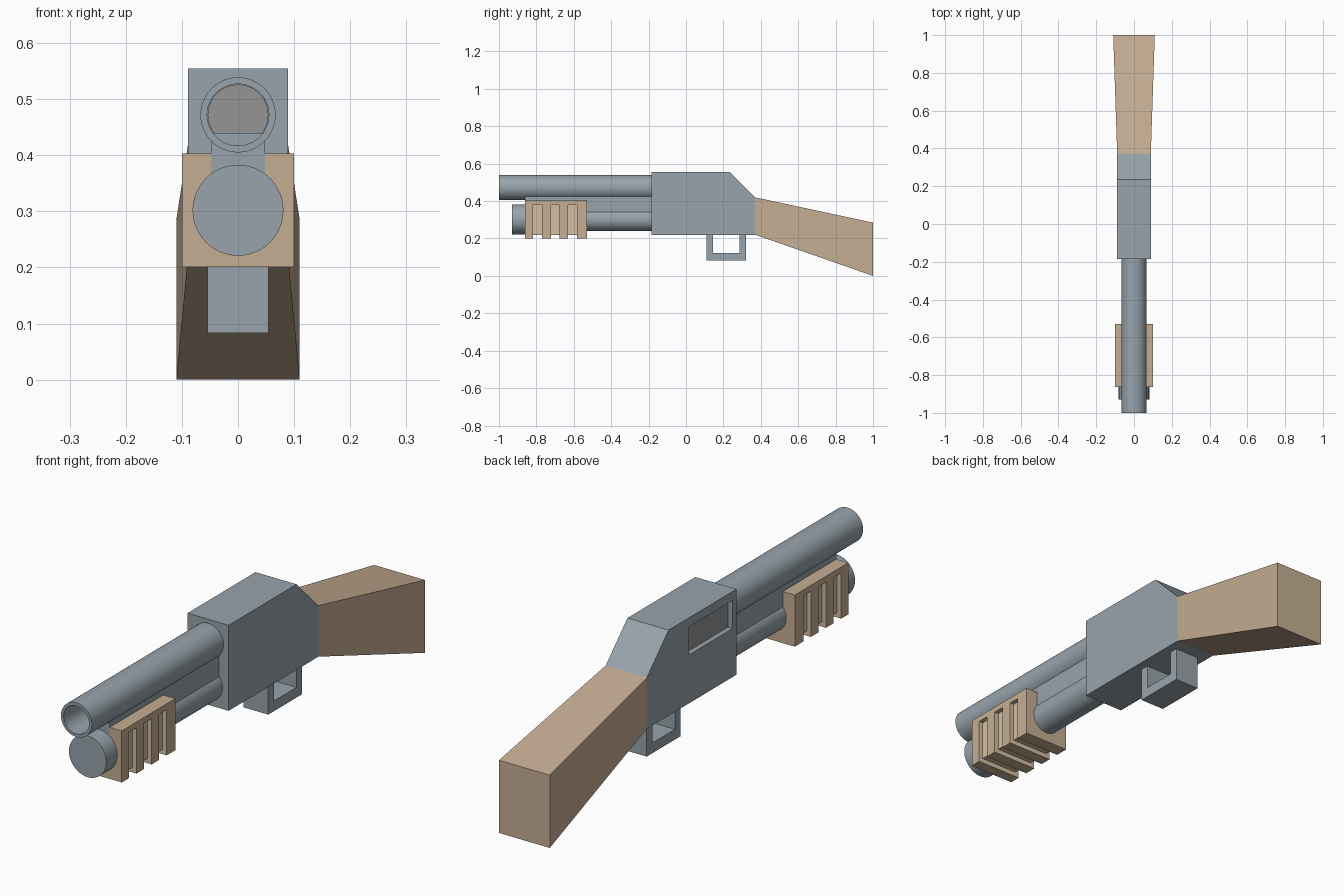
import bpy, bmesh
from math import sin, cos, pi

if "Cube" in bpy.data.objects:
    bpy.data.objects.remove(bpy.data.objects["Cube"])


def material(name, rgb):
    m = bpy.data.materials.new(name)
    m.diffuse_color = (*rgb, 1)
    m.use_nodes = True
    m.node_tree.nodes["Principled BSDF"].inputs["Base Color"].default_value = m.diffuse_color
    return m


STEEL = material("steel", (0.31, 0.37, 0.41))
WOOD = material("wood", (0.56, 0.42, 0.29))
PALE_WOOD = material("pale_wood", (0.64, 0.52, 0.35))
DARK = material("dark_grey", (0.30, 0.30, 0.30))


def loft(name, rings, mat, smooth=False):
    """Skin a closed solid through rings with equal point counts."""
    bm = bmesh.new()
    loops = [[bm.verts.new(p) for p in ring] for ring in rings]
    n = len(loops[0])
    for a, b in zip(loops, loops[1:]):
        for i in range(n):
            j = (i + 1) % n
            bm.faces.new((a[i], a[j], b[j], b[i]))
    bm.faces.new(loops[0])
    bm.faces.new(loops[-1])
    bmesh.ops.recalc_face_normals(bm, faces=bm.faces)
    mesh = bpy.data.meshes.new(name)
    bm.to_mesh(mesh)
    bm.free()
    mesh.materials.append(mat)
    ob = bpy.data.objects.new(name, mesh)
    bpy.context.collection.objects.link(ob)
    if smooth:
        bpy.ops.object.select_all(action='DESELECT')
        ob.select_set(True)
        bpy.context.view_layer.objects.active = ob
        bpy.ops.object.shade_smooth_by_angle()
    return ob


def side_prism(name, yz, half, mat):
    return loft(name, [[(x, y, z) for y, z in yz] for x in (-half, half)], mat)


def front_prism(name, xz, y0, y1, mat):
    return loft(name, [[(x, y, z) for x, z in xz] for y in (y0, y1)], mat)


def rect(a0, a1, b0, b1):
    return [(a0, b0), (a1, b0), (a1, b1), (a0, b1)]


def turned(name, profile, z, mat, n=48):
    """Round part along y, from (y, radius) pairs."""
    rings = [[(r * cos(2 * pi * i / n), y, z + r * sin(2 * pi * i / n))
              for i in range(n)] for y, r in profile]
    return loft(name, rings, mat, True)


def cut(target, cutter):
    """Subtract the cutter, keeping its material on the cut faces."""
    mod = target.modifiers.new("cut", 'BOOLEAN')
    mod.operation = 'DIFFERENCE'
    mod.solver = 'EXACT'
    mod.material_mode = 'TRANSFER'
    mod.object = cutter
    cutter.hide_render = True
    bpy.context.view_layer.update()
    dg = bpy.context.evaluated_depsgraph_get()
    mesh = bpy.data.meshes.new_from_object(target.evaluated_get(dg))
    target.modifiers.clear()
    target.data = mesh
    bpy.data.objects.remove(cutter)


# Receiver with the ejection port on its left side
receiver = side_prism("receiver", [(-0.185, 0.22), (-0.185, 0.555), (0.235, 0.555),
                                   (0.37, 0.42), (0.37, 0.22)], 0.089, STEEL)
port = front_prism("port_cutter", rect(-0.2, -0.066, 0.41, 0.52), -0.16, 0.11, STEEL)
cut(receiver, port)
front_prism("bolt", rect(-0.069, -0.06, 0.405, 0.525), -0.165, 0.115, DARK)

# Stock
loft("stock", [[(x, 0.37, z) for x, z in rect(-0.089, 0.089, 0.22, 0.42)],
               [(x, 1.0, z) for x, z in rect(-0.11, 0.11, 0.003, 0.285)]], WOOD)

# Trigger guard
side_prism("trigger_guard", [(0.11, 0.225), (0.11, 0.083), (0.32, 0.083), (0.32, 0.225),
                             (0.285, 0.225), (0.285, 0.123), (0.145, 0.123),
                             (0.145, 0.225)], 0.054, STEEL)

# Hollow barrel with its bore end
turned("barrel", [(-0.18, 0.067), (-1.0, 0.067), (-1.0, 0.055), (-0.80, 0.055)],
       0.472, STEEL)
turned("bore_end", [(-0.81, 0.054), (-0.802, 0.054)], 0.472, DARK)

# Magazine tube, end cap and the rib joining it to the barrel
turned("magazine_tube", [(-0.90, 0.063), (-0.18, 0.063)], 0.302, STEEL)
turned("magazine_cap", [(-0.93, 0.081), (-0.85, 0.081)], 0.302, STEEL)
front_prism("barrel_rib", rect(-0.048, 0.048, 0.32, 0.44), -0.862, -0.18, STEEL)

# Fore grip with three grooves wrapping its sides and underside
grip = front_prism("fore_grip", rect(-0.1, 0.1, 0.201, 0.403), -0.862, -0.53, WOOD)
groove = [(-0.12, 0.38), (-0.12, 0.18), (0.12, 0.18), (0.12, 0.38),
          (0.082, 0.38), (0.082, 0.22), (-0.082, 0.22), (-0.082, 0.38)]
for y in (-0.794, -0.70, -0.607):
    cut(grip, front_prism("groove_cutter", groove, y - 0.023, y + 0.023, PALE_WOOD))

# Rest the stock exactly on the ground
for v in bpy.data.objects["stock"].data.vertices:
    if v.co.z < 0.01:
        v.co.z = 0.0
